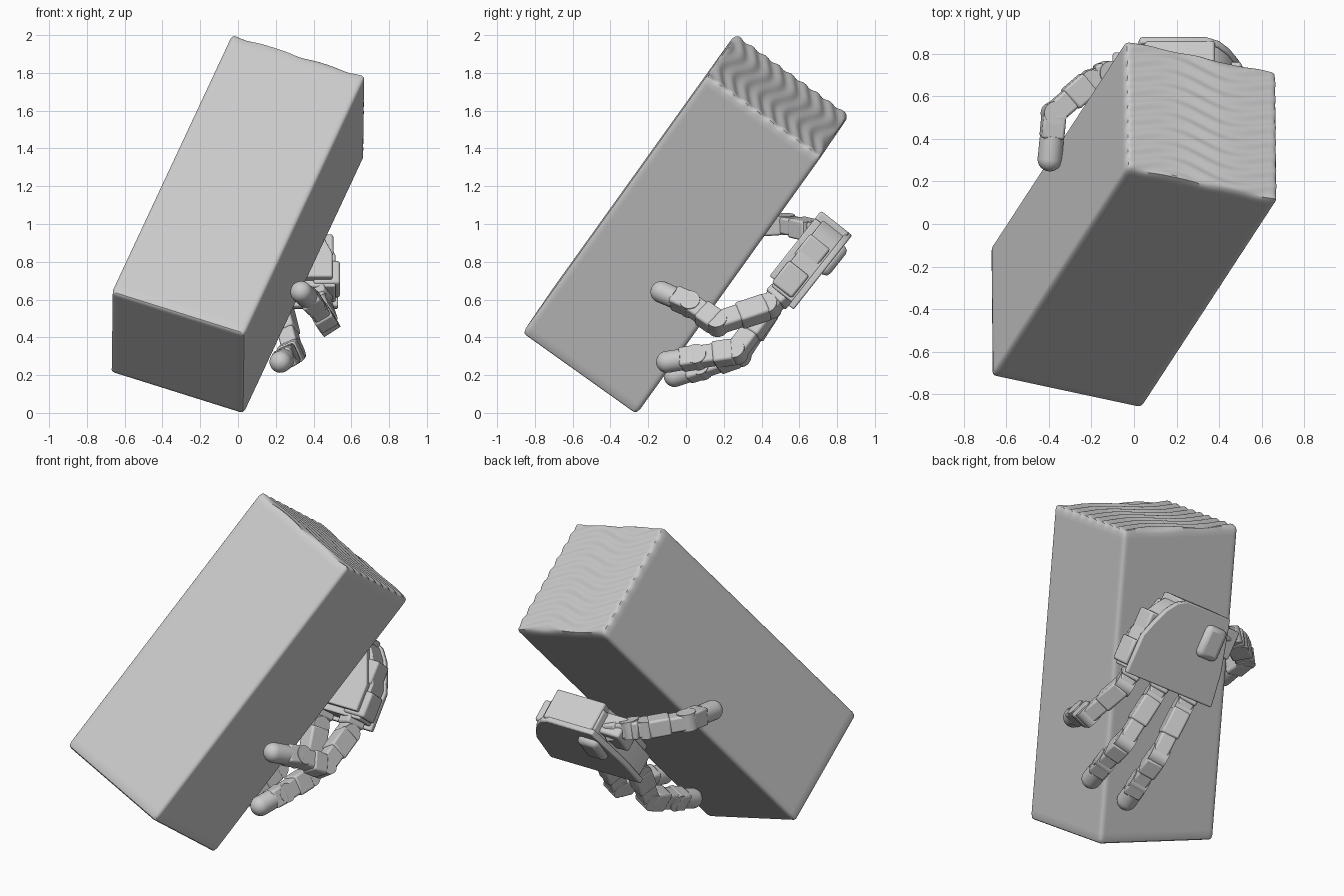
import bpy, bmesh, math
from mathutils import Vector, Matrix

if "Cube" in bpy.data.objects:
    bpy.data.objects.remove(bpy.data.objects["Cube"])


def finish(name, bm, matrix, bevel=0.0):
    mesh = bpy.data.meshes.new(name)
    bmesh.ops.recalc_face_normals(bm, faces=bm.faces)
    bm.to_mesh(mesh)
    bm.free()
    ob = bpy.data.objects.new(name, mesh)
    bpy.context.collection.objects.link(ob)
    ob.matrix_world = matrix
    if bevel:
        mod = ob.modifiers.new("bevel", 'BEVEL')
        mod.width, mod.segments, mod.limit_method = bevel, 2, 'ANGLE'
    bpy.ops.object.select_all(action='DESELECT')
    ob.select_set(True)
    bpy.context.view_layer.objects.active = ob
    bpy.ops.object.shade_smooth_by_angle(angle=math.radians(35))
    return ob


def frame(x, y, z, origin):
    m = Matrix((x, y, z)).transposed().to_4x4()
    m.translation = origin
    return m


def box(name, matrix, lo, hi, bevel=0.012):
    bm = bmesh.new()
    lo, hi = Vector(lo), Vector(hi)
    bmesh.ops.create_cube(bm, size=1)
    for v in bm.verts:
        v.co = (lo + hi) / 2 + v.co * (hi - lo)
    return finish(name, bm, matrix, bevel)


def prism(name, matrix, outline, z0, z1, bevel=0.008):
    bm = bmesh.new()
    face = bm.faces.new([bm.verts.new((x, y, z0)) for x, y in outline])
    ext = bmesh.ops.extrude_face_region(bm, geom=[face])
    for v in ext["geom"]:
        if isinstance(v, bmesh.types.BMVert):
            v.co.z = z1
    return finish(name, bm, matrix, bevel)


def cylinder(name, matrix, radius, length):
    # axis runs along the local x direction
    bm = bmesh.new()
    bmesh.ops.create_cone(bm, cap_ends=True, segments=24, radius1=radius, radius2=radius,
                          depth=length, matrix=Matrix.Rotation(math.pi / 2, 4, 'Y'))
    return finish(name, bm, matrix)


def fingertip(name, matrix, radius, length):
    # capsule end: straight barrel then a half sphere along local y
    bm = bmesh.new()
    bmesh.ops.create_uvsphere(bm, u_segments=24, v_segments=16, radius=radius,
                              matrix=Matrix.Rotation(-math.pi / 2, 4, 'X'))
    for v in bm.verts:
        if v.co.y < -1e-4:
            v.co.y = -length
    return finish(name, bm, matrix)


def seg_frame(p, q, side):
    y = (q - p).normalized()
    x = (side - y * side.dot(y)).normalized()
    return frame(x, y, x.cross(y), p), (q - p).length


def digit(name, pts, width=0.105, depth=0.12):
    base, knuckle, mid, last, tip = [Vector(p) for p in pts]
    side = (mid - knuckle).cross(tip - mid).normalized()
    w, d = width / 2, depth / 2
    chain = [base, knuckle, mid, last, tip]
    for i in range(4):
        m, n = seg_frame(chain[i], chain[i + 1], side)
        if i < 3:
            # motor block, slimmer bracket and round joint
            box(f"{name}_motor_{i}", m, (-w, 0.01, -d), (w, n * 0.58, d))
            box(f"{name}_bracket_{i}", m, (-w * .86, n * 0.5, -d * .86), (w * .86, n, d * .86))
            m.translation = chain[i + 1]
            cylinder(f"{name}_joint_{i}", m, d * 0.92, width * 0.96)
        else:
            box(f"{name}_tip_mount", m, (-w, 0.0, -d * .9), (w, n * 0.55, d * .9))
            m.translation = tip
            fingertip(f"{name}_pad", m, 0.058, n * 0.5)


# Tilted block with softened edges and a rippled top
a = Vector((0.70, -0.15, -0.22)).normalized()
b = Vector((0, 0.6, -0.43))
b = (b - a * b.dot(a)).normalized()
half = Vector((0.379, 0.371, 0.902))
r = 0.024
bm = bmesh.new()
bmesh.ops.create_cube(bm, size=2)
bmesh.ops.subdivide_edges(bm, edges=bm.edges, cuts=60, use_grid_fill=True)
for v in bm.verts:
    top = v.co.z > 0.999
    p = Vector([c * h for c, h in zip(v.co, half)])
    inner = Vector([max(-h + r, min(h - r, c)) for c, h in zip(p, half)])
    p = inner + (p - inner).normalized() * r
    if top:
        p.z += 0.005 * math.sin(p.y * 75 + 2.5 * math.sin(p.x * 11)) - 0.004
    v.co = p
finish("block", bm, frame(a, b, a.cross(b), Vector((0, 0, 1.0))))

# Palm frame: x across, y toward the fingers, z out of the back of the hand
palm = frame(Vector((1, 0, 0)), Vector((0, -0.62, -0.785)), Vector((0, 0.785, -0.62)),
             Vector((0, 0.88, 0.94)))
outline = [(0.03, 0), (0.34, 0), (0.40, 0.03), (0.45, 0.09), (0.49, 0.17), (0.53, 0.27),
           (0.53, 0.50), (-0.09, 0.50), (-0.06, 0.30)]
prism("palm_back_plate", palm, outline, -0.035, 0.0)
prism("palm_body", palm, [(0.25 + (x - 0.25) * 0.95, 0.012 + y * 0.93) for x, y in outline],
      -0.17, -0.03)
box("wrist_block", palm, (0.05, 0.0, -0.21), (0.38, 0.17, -0.02))
prism("palm_front_plate", palm, [(0.06, 0.05), (0.40, 0.05), (0.50, 0.28), (0.50, 0.44),
                                 (-0.05, 0.44), (-0.03, 0.25)], -0.21, -0.165)
box("palm_side_motor_upper", palm, (0.40, 0.13, -0.18), (0.505, 0.27, -0.045))
box("palm_side_motor_lower", palm, (0.40, 0.31, -0.18), (0.54, 0.46, -0.045))

# Thumb motor standing out of the back of the palm
box("thumb_motor_housing", palm, (0.02, 0.07, -0.05), (0.16, 0.26, 0.035), 0.03)
box("thumb_root", palm, (-0.10, 0.05, -0.18), (0.08, 0.22, -0.05))

# Three fingers and the thumb: root, knuckle, middle joint, last joint, tip
digit("outer_finger", [(0.43, 0.52, 0.645), (0.44, 0.44, 0.565), (0.47, 0.165, 0.475),
                       (0.405, 0.02, 0.575), (0.335, -0.13, 0.64)])
digit("middle_finger", [(0.22, 0.52, 0.645), (0.23, 0.44, 0.56), (0.29, 0.265, 0.325),
                        (0.26, 0.06, 0.295), (0.225, -0.10, 0.27)])
digit("inner_finger", [(0.01, 0.52, 0.645), (0.02, 0.44, 0.56), (0.06, 0.28, 0.31),
                       (0.03, 0.08, 0.24), (0.0, -0.06, 0.195)])
digit("thumb", [(0.03, 0.73, 0.91), (-0.12, 0.71, 0.955), (-0.20, 0.67, 0.965),
                (-0.375, 0.52, 1.0), (-0.395, 0.305, 0.985)])
